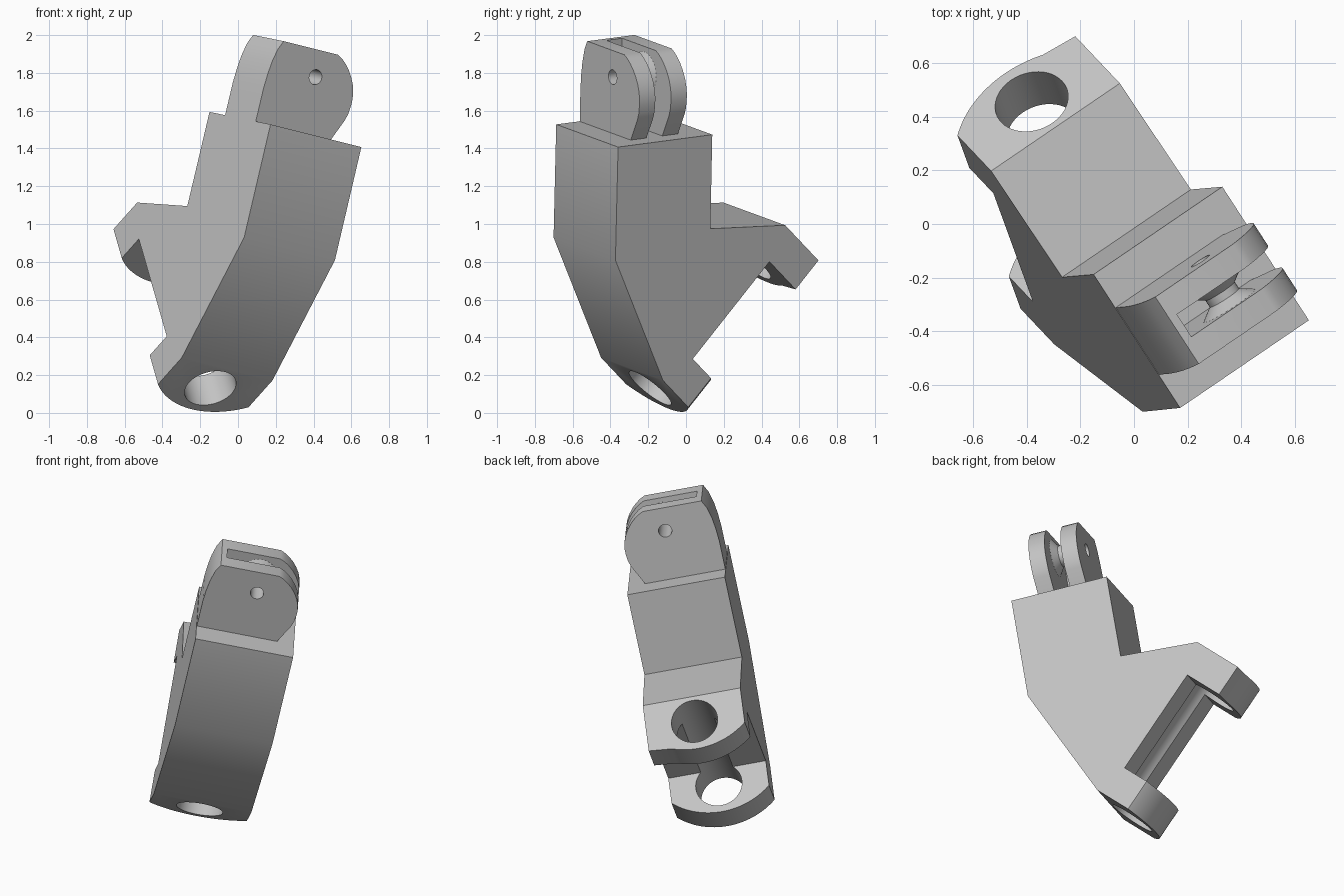
import bpy, bmesh
from math import sin, cos, pi, sqrt, radians
from mathutils import Matrix, Vector

cube = bpy.data.objects.get("Cube")
if cube:
    bpy.data.objects.remove(cube, do_unlink=True)

grey = bpy.data.materials.new("plain grey")
grey.use_nodes = True
grey.diffuse_color = (0.55, 0.55, 0.55, 1)
grey.node_tree.nodes["Principled BSDF"].inputs["Base Color"].default_value = (0.55, 0.55, 0.55, 1)

# Tilted frame of the whole bracket: width, depth (towards back) and up
width = Vector((0.809, 0.551, -0.202)).normalized()
up = width.cross(Vector((-0.536, 0.837, 0.109))).normalized()
depth = up.cross(width)
TILT = Matrix((width, depth, up)).transposed().to_4x4()
MID = -0.25                    # middle of the width
LEFT, RIGHT = -0.548, 0.046    # side planes


# Mappings from (outline x, outline y, extrusion) to bracket coordinates
def across(d, z, w):
    return (w, d, z)


def through(w, z, d):
    return (w, d, z)


def pin_axis(w, t, s):         # s runs along the 45 degree pin axis, t outwards
    return (w, (s + t) / sqrt(2), (s - t) / sqrt(2))


def diagonal(s, t):
    return pin_axis(0, t, s)[1:]


def finish(name, bm):
    bmesh.ops.recalc_face_normals(bm, faces=bm.faces)
    mesh = bpy.data.meshes.new(name)
    bm.to_mesh(mesh)
    bm.free()
    mesh.materials.append(grey)
    obj = bpy.data.objects.new(name, mesh)
    bpy.context.collection.objects.link(obj)
    obj.matrix_world = TILT
    return obj


def prism(name, outline, lo, hi, place):
    bm = bmesh.new()
    rings = [[bm.verts.new(place(x, y, e)) for x, y in outline] for e in (lo, hi)]
    for ring in rings:
        bm.faces.new(ring)
    n = len(outline)
    for i in range(n):
        j = (i + 1) % n
        bm.faces.new((rings[0][i], rings[0][j], rings[1][j], rings[1][i]))
    return finish(name, bm)


def circle(x, y, r, n=48):
    return [(x + r * cos(2 * pi * i / n), y + r * sin(2 * pi * i / n)) for i in range(n)]


def select(obj):
    bpy.ops.object.select_all(action='DESELECT')
    obj.select_set(True)
    bpy.context.view_layer.objects.active = obj


def cut(obj, cutter):
    cutter.hide_render = True
    mod = obj.modifiers.new("cut", 'BOOLEAN')
    mod.operation = 'DIFFERENCE'
    mod.solver = 'EXACT'
    mod.object = cutter
    select(obj)
    bpy.ops.object.modifier_apply(modifier=mod.name)
    bpy.data.objects.remove(cutter, do_unlink=True)


def smooth(obj):
    select(obj)
    bpy.ops.object.shade_smooth_by_angle(angle=radians(30))


# Body: side profile with two lugs facing back
TIP, WEB, HEEL = 0.073, -0.21, -0.275
LOW, HIGH, THICK = 0.018, 1.09, 0.2
profile = [(-0.498, 1.512), (0.1, 1.512), (0.1, 1.0)]
profile += [diagonal(s, t) for s, t in (
    (HIGH, HEEL), (HIGH, TIP), (HIGH - THICK, TIP), (HIGH - THICK, WEB),
    (LOW + THICK, WEB), (LOW + THICK, TIP), (LOW, TIP), (LOW, HEEL))]
profile += [(-0.5, 0.897)]
body = prism("bracket_body", profile, LEFT, RIGHT, across)

# Rounded lug ends; the upper one keeps a square corner on one side
R = 0.438


def lug_trim(square_corner):
    pts = []
    for i in range(33):
        w = -0.31 + 0.62 * i / 32
        if square_corner and w > 0.16:
            break
        pts.append((MID + w, TIP - R + sqrt(R * R - w * w)))
    if square_corner:
        pts.append((0.08, 0.027))
    return pts + [(0.08, 0.3), (MID - 0.31, 0.3)]


cut(body, prism("lower_trim", lug_trim(False), LOW - 0.1, 0.5, pin_axis))
cut(body, prism("upper_trim", lug_trim(True), 0.6, HIGH + 0.1, pin_axis))
cut(body, prism("pin_bore", circle(MID, -0.11, 0.14), -0.2, 1.3, pin_axis))
smooth(body)

# Clevis on top: one rounded plate, slotted and drilled
plate = [(-0.546, 1.505), (-0.546, 1.69), (-0.541, 1.77), (-0.532, 1.84), (-0.515, 1.91),
         (-0.49, 1.96), (-0.134, 1.96), (-0.103, 1.944), (-0.075, 1.923), (-0.046, 1.895),
         (-0.021, 1.862), (0, 1.825), (0.013, 1.787), (0.02, 1.75), (0.02, 1.716),
         (0.015, 1.67), (0.003, 1.632), (-0.06, 1.505)]
clevis = prism("top_clevis", plate, -0.35, -0.05, through)
slot = [(-0.457, 1.4), (0.2, 1.4), (0.2, 2.2), (-0.457, 2.2)]
cut(clevis, prism("slot", slot, -0.25, -0.15, through))
HOLE = (-0.241, 1.816)
cut(clevis, prism("small_bore", circle(*HOLE, 0.04, 32), -0.5, 0.1, through))
smooth(clevis)

# Waisted spool between the clevis plates
bm = bmesh.new()
section = [(0.04, -0.25), (0.115, -0.25), (0.065, -0.215), (0.065, -0.185),
           (0.115, -0.15), (0.04, -0.15)]
rings = [[bm.verts.new((x, d, z)) for x, z in circle(*HOLE, r, 32)] for r, d in section]
for k, ring in enumerate(rings):
    nxt = rings[(k + 1) % len(rings)]
    for i in range(32):
        j = (i + 1) % 32
        bm.faces.new((ring[i], ring[j], nxt[j], nxt[i]))
smooth(finish("clevis_spool", bm))
